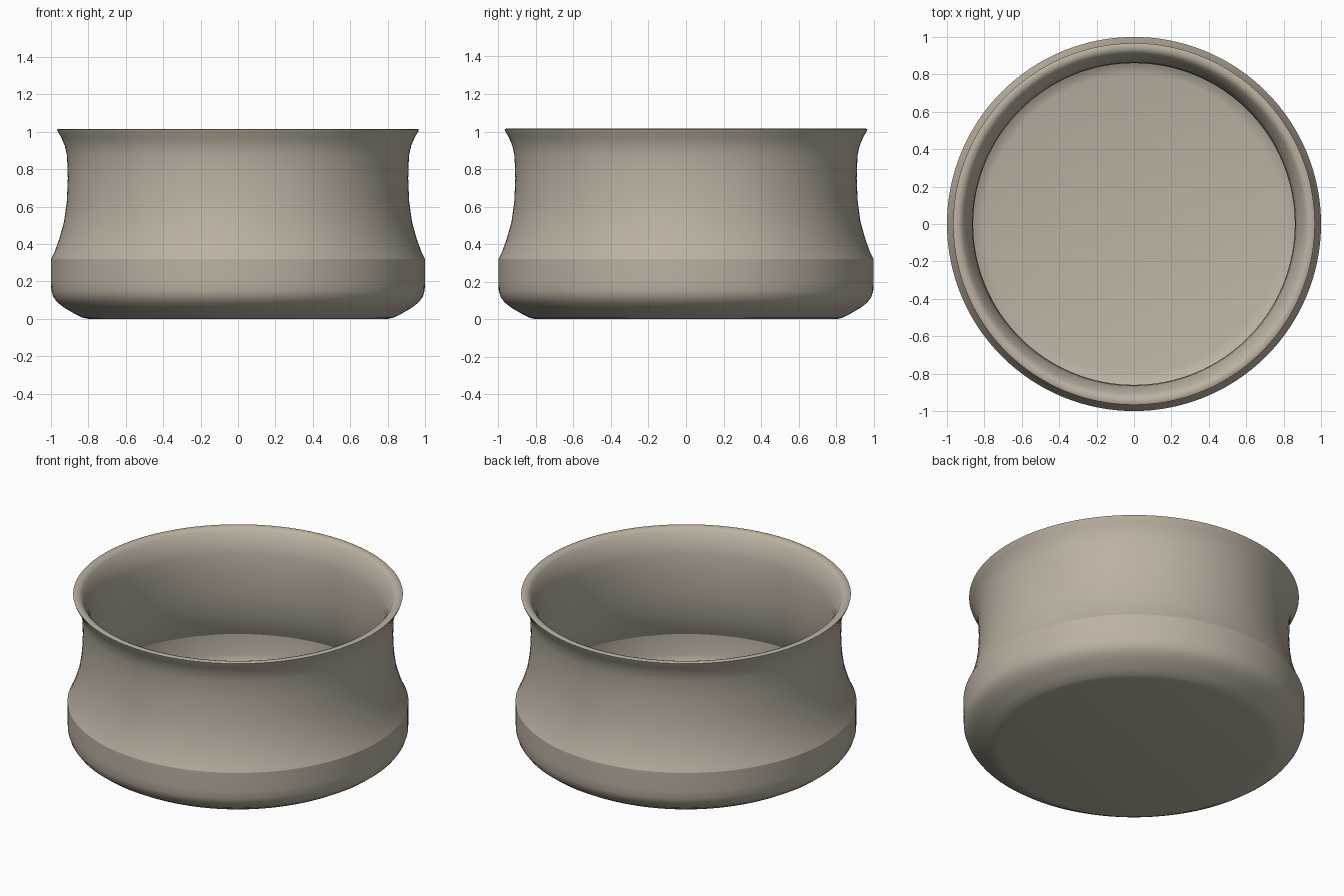
import bpy, bmesh, math

if "Cube" in bpy.data.objects:
    bpy.data.objects.remove(bpy.data.objects["Cube"])

SEGMENTS = 128

# Outer wall, from the base up to the rim (radius, height)
outer = [(0.80, 0.0), (0.835, 0.007), (0.87, 0.025), (0.93, 0.06), (0.968, 0.09),
         (0.988, 0.118), (0.998, 0.15), (1.0, 0.2), (1.0, 0.32),
         (0.98, 0.36), (0.955, 0.43), (0.93, 0.52), (0.915, 0.63), (0.91, 0.75),
         (0.914, 0.87), (0.926, 0.925), (0.945, 0.97), (0.963, 1.0), (0.967, 1.012)]

# Rounded rim and inner wall, from the rim down to the floor
inner = [(0.957, 1.016), (0.94, 1.016), (0.925, 1.01), (0.913, 0.998), (0.898, 0.972),
         (0.877, 0.93), (0.864, 0.87), (0.86, 0.75), (0.865, 0.63), (0.88, 0.51),
         (0.908, 0.41), (0.933, 0.345), (0.95, 0.31), (0.95, 0.18), (0.942, 0.145),
         (0.925, 0.12), (0.88, 0.085), (0.84, 0.06), (0.80, 0.05)]


def lathe(name, profile):
    """Turn an open profile around z and cap both ends."""
    bm = bmesh.new()
    rings = []
    for r, z in profile:
        rings.append([bm.verts.new((r * math.cos(a), r * math.sin(a), z))
                      for a in (2 * math.pi * i / SEGMENTS for i in range(SEGMENTS))])
    for low, high in zip(rings, rings[1:]):
        for i in range(SEGMENTS):
            j = (i + 1) % SEGMENTS
            bm.faces.new((low[i], low[j], high[j], high[i]))
    bm.faces.new(rings[0][::-1])
    bm.faces.new(rings[-1])
    mesh = bpy.data.meshes.new(name)
    bm.to_mesh(mesh)
    bm.free()
    obj = bpy.data.objects.new(name, mesh)
    bpy.context.collection.objects.link(obj)
    return obj


# Bowl, with crisp creases where the neck meets the foot
bowl = lathe("bowl", outer + inner)
bpy.context.view_layer.objects.active = bowl
bowl.select_set(True)
bpy.ops.object.shade_smooth_by_angle(angle=math.radians(25))

# Warm grey clay
clay = bpy.data.materials.new("clay")
clay.diffuse_color = (0.50, 0.445, 0.36, 1.0)
clay.use_nodes = True
clay.node_tree.nodes["Principled BSDF"].inputs["Base Color"].default_value = clay.diffuse_color
bowl.data.materials.append(clay)
